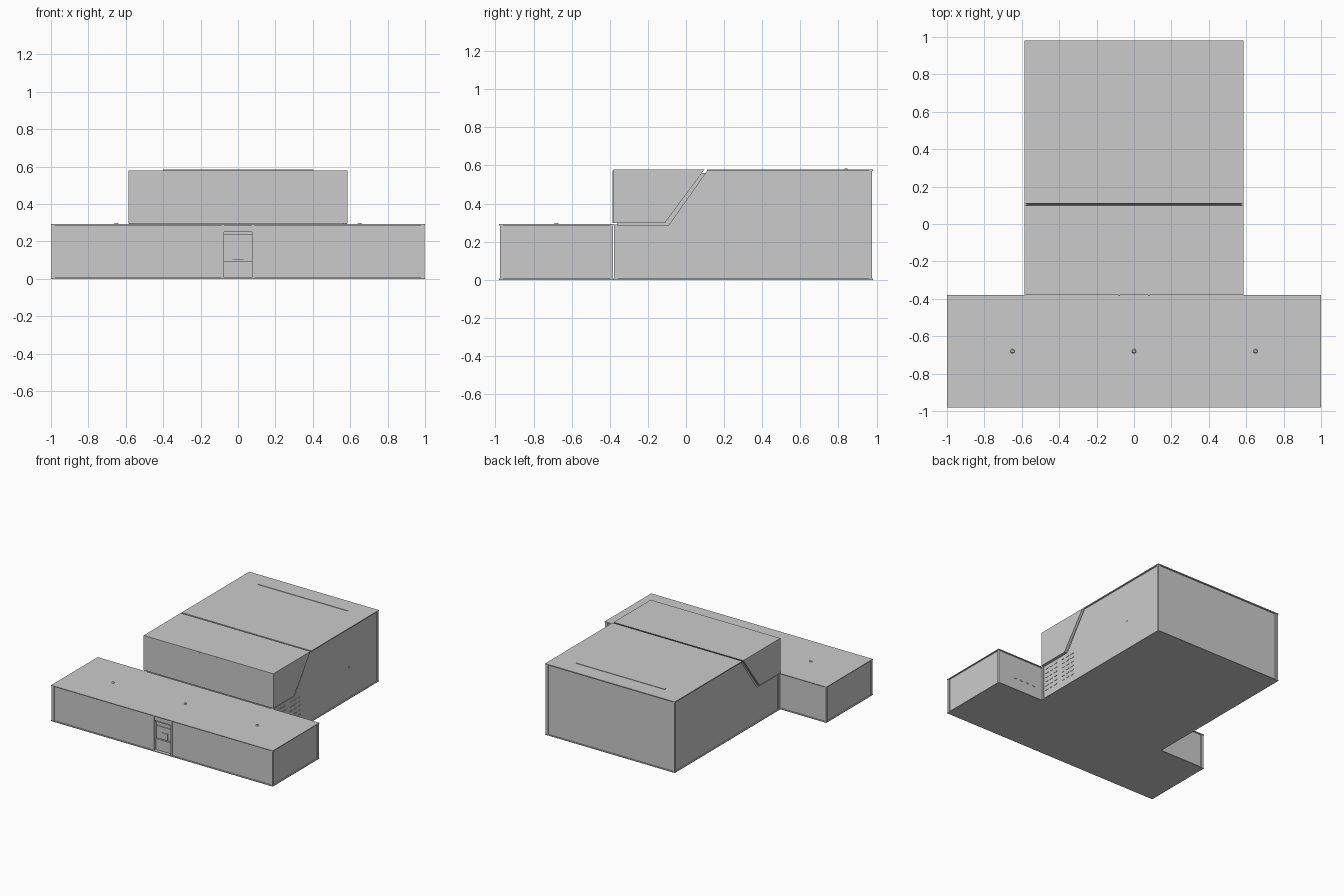
import bpy, bmesh, math

if "Cube" in bpy.data.objects:
    bpy.data.objects.remove(bpy.data.objects["Cube"])

def material(name, v):
    m = bpy.data.materials.new(name)
    m.diffuse_color = (v, v, v, 1)
    m.use_nodes = True
    m.node_tree.nodes["Principled BSDF"].inputs["Base Color"].default_value = m.diffuse_color
    return m

GREY = material("plain grey", 0.6)

def finish(bm, name):
    bmesh.ops.recalc_face_normals(bm, faces=bm.faces)
    me = bpy.data.meshes.new(name)
    bm.to_mesh(me)
    bm.free()
    me.materials.append(GREY)
    ob = bpy.data.objects.new(name, me)
    bpy.context.collection.objects.link(ob)
    return ob

def add_box(bm, x0, x1, y0, y1, z0, z1):
    vs = bmesh.ops.create_cube(bm, size=1)["verts"]
    for v in vs:
        v.co = ((x0 + x1) / 2 + v.co.x * (x1 - x0),
                (y0 + y1) / 2 + v.co.y * (y1 - y0),
                (z0 + z1) / 2 + v.co.z * (z1 - z0))

def boxes(name, items):
    bm = bmesh.new()
    for b in items:
        add_box(bm, *b)
    return finish(bm, name)

def prism(name, pts, axis, a, b):
    """Extrude a flat outline along x or z."""
    bm = bmesh.new()
    vs = [bm.verts.new((a, p, q) if axis == "x" else (p, q, a)) for p, q in pts]
    f = bm.faces.new(vs)
    ext = bmesh.ops.extrude_face_region(bm, geom=[f])["geom"]
    d = (b - a, 0, 0) if axis == "x" else (0, 0, b - a)
    bmesh.ops.translate(bm, vec=d, verts=[g for g in ext if isinstance(g, bmesh.types.BMVert)])
    return finish(bm, name)

W, D = 0.585, 0.98          # hall half width, half depth
YM = -0.38                  # where the wing meets the hall
ZW, ZH = 0.292, 0.58        # roof heights
I = 0.01                    # wall inset below the roof edges

# T-shaped floor
half = [(1, -D), (1, YM), (W, YM), (W, D)]
prism("floor_plate", half + [(-x, y) for x, y in reversed(half)], "z", 0, 0.006)

# front wing: walls around the doorway, then roof
boxes("wing_walls", [
    (-1 + I, -0.075, -D + I, YM - I, 0.006, ZW - 0.006),
    (0.075, 1 - I, -D + I, YM - I, 0.006, ZW - 0.006),
    (-0.075, 0.075, -D + I, YM - I, 0.25, ZW - 0.006),
    (-0.075, 0.075, -D + 0.04, YM - I, 0.006, 0.25)])
boxes("wing_roof", [(-1, 1, -D, YM, ZW - 0.006, ZW)])

# hall body, stepped where the front hood sits
prism("hall_body", [(D - I, 0.006), (D - I, ZH - 0.008), (0.11, ZH - 0.008),
                    (-0.092, 0.285), (YM + I, 0.285), (YM + I, 0.006)],
      "x", -W + I, W - I)
boxes("hall_roof", [(-W, W, 0.11, D, ZH - 0.008, ZH)])

# hood over the front of the hall, with a narrow gap behind it
prism("front_hood", [(YM, 0.297), (-0.112, 0.297), (0.098, ZH), (YM, ZH)],
      "x", -W, W)
boxes("gap_filler", [(-W + 0.02, W - 0.02, YM + 0.02, 0.14, 0.28, ZH - 0.02)])

# corner posts
posts = []
for s in (-1, 1):
    for cx, y0, y1, h in ((1, -D, -D + 0.022, ZW), (1, YM - 0.022, YM, ZW),
                          (W, D - 0.022, D, ZH)):
        a, b = sorted((s * (cx - 0.022), s * (cx - 0.003)))
        posts.append((a, b, y0 + 0.003, y1 - 0.003, 0.006, h - 0.006))
    a, b = sorted((s * (W - 0.022), s * (W - 0.003)))
    posts.append((a, b, YM + 0.003, YM + 0.022, 0.006, 0.29))
boxes("corner_posts", posts)

# doorway frame, bands and window
frame = []
for s in (-1, 1):
    a, b = sorted((s * 0.075, s * 0.087))
    frame.append((a, b, -D + 0.003, -D + 0.02, 0.006, ZW - 0.006))
boxes("door_frame", frame)
yd = -D + 0.04
boxes("door_panels", [
    (-0.075, 0.075, yd - 0.012, yd, 0.006, 0.095),
    (-0.075, 0.075, yd - 0.006, yd, 0.102, 0.2),
    (-0.075, 0.075, yd - 0.016, yd, 0.235, 0.25),
    (-0.03, 0.03, yd - 0.01, yd, 0.102, 0.155)])

# upright ribs on the hood front
boxes("hood_ribs", [(-0.083, -0.075, YM - 0.005, YM, 0.297, ZH - 0.005),
                    (0.075, 0.083, YM - 0.005, YM, 0.297, ZH - 0.005)])

# strip along the back of the hall roof
boxes("roof_strip", [(-0.4, 0.4, 0.832, 0.847, ZH - 0.002, ZH + 0.004)])

# small knobs on the wing roof
for i, x in enumerate((-0.65, 0, 0.65)):
    bm = bmesh.new()
    bmesh.ops.create_cone(bm, cap_ends=True, segments=12, radius1=0.012,
                          radius2=0.008, depth=0.008)
    bmesh.ops.translate(bm, vec=(x, -0.68, ZW + 0.003), verts=bm.verts)
    finish(bm, "roof_knob_%d" % (i + 1))

# vent slots on the right wall and small fittings behind the wing
xr = W - I
vents = []
for r in range(6):
    for y0 in (-0.34, -0.15):
        for k in range(3):
            y = y0 + k * 0.05
            z = 0.07 + r * 0.036
            vents.append((xr - 0.002, xr + 0.003, y, y + 0.03, z, z + 0.006))
boxes("side_vents", vents)
boxes("side_fitting", [(xr - 0.002, xr + 0.004, 0.6, 0.612, 0.25, 0.262)])
boxes("rear_fittings", [(0.64 + k * 0.06, 0.66 + k * 0.06, YM - I - 0.002, YM - I + 0.004,
                         0.1, 0.11) for k in range(4)])
